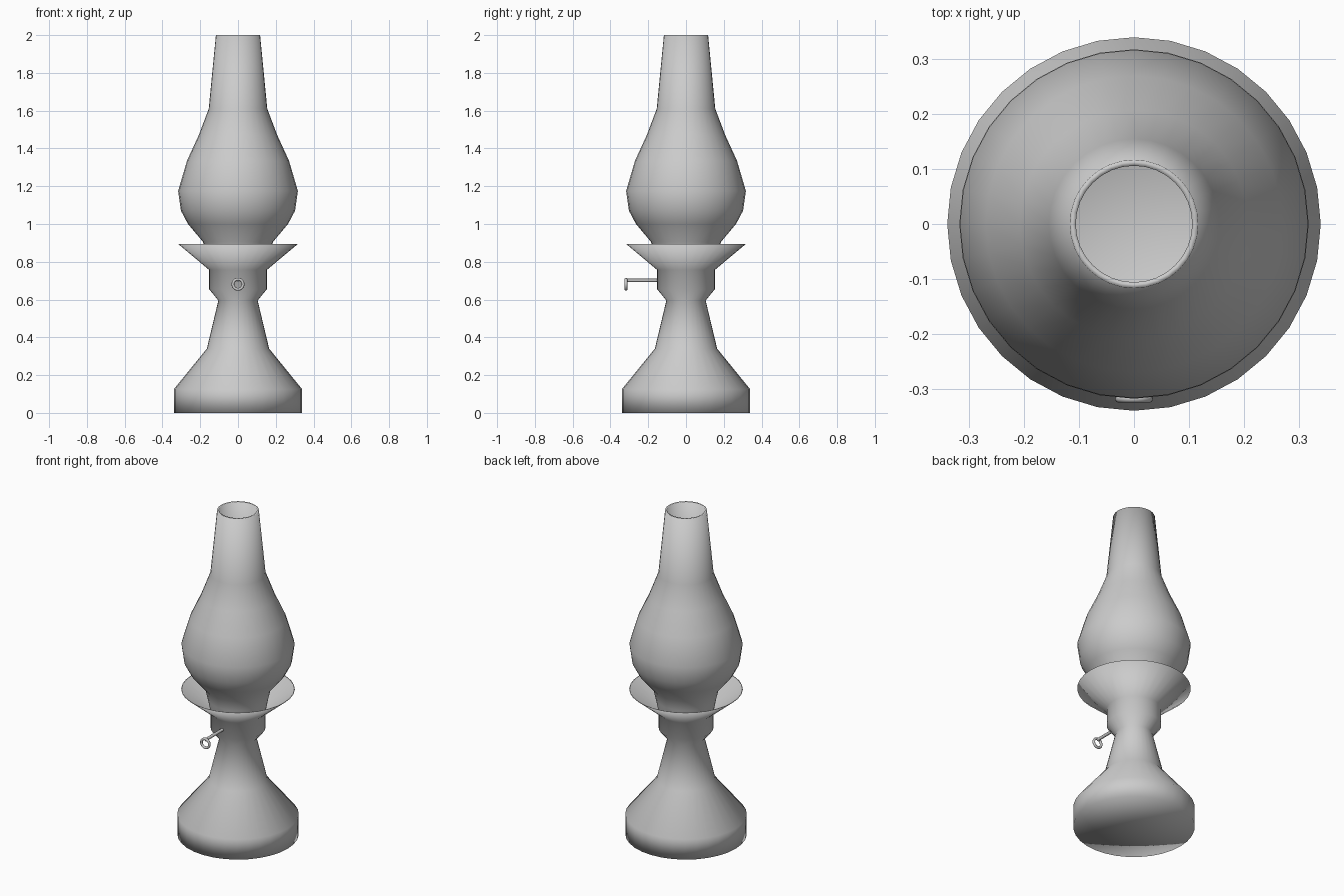
import bpy, bmesh, math

if "Cube" in bpy.data.objects:
    bpy.data.objects.remove(bpy.data.objects["Cube"])

SIDES = 32


def lathe(name, profile, sides=SIDES):
    """Revolve (radius, z) points about z; radius 0 makes a pole."""
    bm = bmesh.new()
    rings = []
    for r, z in profile:
        if r == 0:
            rings.append([bm.verts.new((0, 0, z))] * sides)
        else:
            rings.append([bm.verts.new((r * math.cos(2 * math.pi * i / sides),
                                        r * math.sin(2 * math.pi * i / sides), z))
                          for i in range(sides)])
    for a, b in zip(rings, rings[1:]):
        for i in range(sides):
            j = (i + 1) % sides
            corners = list(dict.fromkeys((a[i], a[j], b[j], b[i])))
            bm.faces.new(corners)
    bmesh.ops.recalc_face_normals(bm, faces=bm.faces[:])
    for f in bm.faces:
        f.smooth = True
    mesh = bpy.data.meshes.new(name)
    bm.to_mesh(mesh)
    bm.free()
    obj = bpy.data.objects.new(name, mesh)
    bpy.context.collection.objects.link(obj)
    return obj


# Lamp body: foot, stem, burner collar and flared cup with a floor
lathe("lamp_body", [
    (0, 0), (0.34, 0), (0.34, 0.125), (0.165, 0.34), (0.104, 0.595),
    (0.153, 0.655), (0.153, 0.757), (0.318, 0.895),
    (0.313, 0.895), (0.15, 0.765), (0, 0.765),
])

# Glass chimney: outer wall up, rim, inner wall back down
outer = [(0.155, 0.765), (0.17, 0.84), (0.185, 0.905), (0.265, 1.0),
         (0.302, 1.07), (0.317, 1.175), (0.27, 1.335), (0.208, 1.47),
         (0.155, 1.61), (0.117, 2.0)]
inner = [(r - 0.011, z) for r, z in reversed(outer)]
lathe("glass_chimney", outer + inner)

# Wick key shaft, bent slightly down into the ring
curve = bpy.data.curves.new("key_shaft", 'CURVE')
curve.dimensions = '3D'
curve.bevel_depth = 0.009
curve.bevel_resolution = 2
curve.use_fill_caps = True
path = [(0, -0.14, 0.702), (0, -0.305, 0.702), (0, -0.316, 0.70)]
spline = curve.splines.new('POLY')
spline.points.add(len(path) - 1)
for point, co in zip(spline.points, path):
    point.co = (*co, 1)
bpy.context.collection.objects.link(bpy.data.objects.new("key_shaft", curve))

# Wick key ring
bpy.ops.mesh.primitive_torus_add(location=(0, -0.318, 0.681),
                                 rotation=(math.pi / 2, 0, 0),
                                 major_segments=24, minor_segments=10,
                                 major_radius=0.027, minor_radius=0.0075)
ring = bpy.context.object
ring.name = "key_ring"
bpy.ops.object.shade_smooth()
